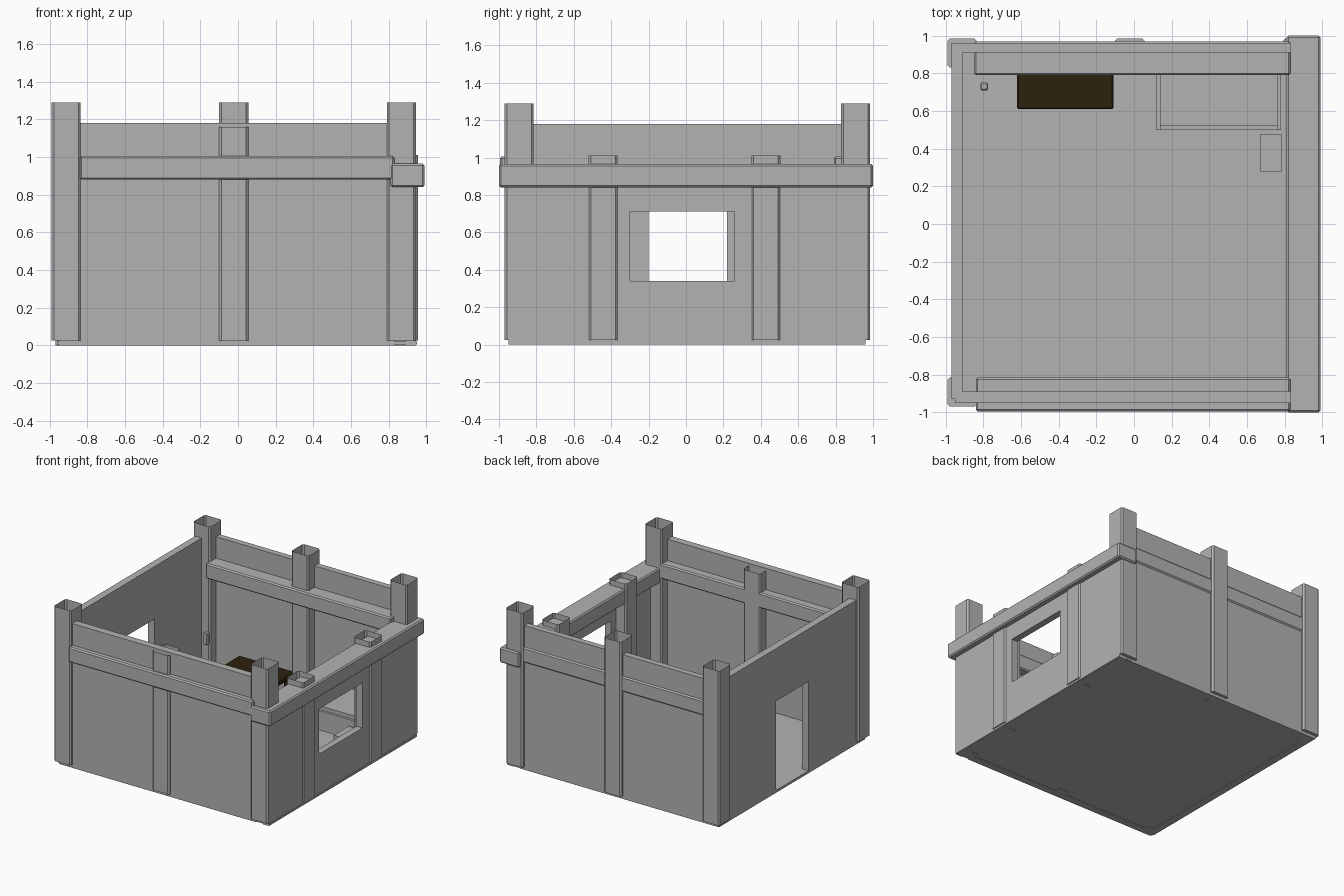
import bpy, bmesh

if "Cube" in bpy.data.objects:
    bpy.data.objects.remove(bpy.data.objects["Cube"])


def material(name, color):
    m = bpy.data.materials.new(name)
    m.diffuse_color = (*color, 1)
    m.use_nodes = True
    m.node_tree.nodes["Principled BSDF"].inputs["Base Color"].default_value = m.diffuse_color
    return m


GREY = material("plain_grey", (0.45, 0.45, 0.45))
BROWN = material("dark_brown", (0.026, 0.015, 0.004))


def finish(name, bm, mat):
    me = bpy.data.meshes.new(name)
    bm.to_mesh(me)
    bm.free()
    me.materials.append(mat)
    ob = bpy.data.objects.new(name, me)
    bpy.context.collection.objects.link(ob)
    return ob


def box(name, x, y, z, mat=GREY, bevel=0.0, open_top=False):
    """Box from (min, max) ranges, optionally bevelled or without its top."""
    bm = bmesh.new()
    bmesh.ops.create_cube(bm, size=1)
    for v in bm.verts:
        for i, r in enumerate((x, y, z)):
            v.co[i] = r[0] if v.co[i] < 0 else r[1]
    if open_top:
        bmesh.ops.delete(bm, geom=[f for f in bm.faces if f.normal.z > 0.9], context='FACES')
        edges = [e for e in bm.edges if abs(e.verts[0].co.z - e.verts[1].co.z) > 0.01]
    else:
        edges = bm.edges[:]
    if bevel:
        bmesh.ops.bevel(bm, geom=edges, offset=bevel, segments=1, affect='EDGES')
    return finish(name, bm, mat)


def side_wall(name, x, ys, zs, hole):
    """Wall across y and z, as a grid of panels with one cell left out."""
    bm = bmesh.new()
    grid = [[bm.verts.new((x[0], y, z)) for z in zs] for y in ys]
    for i in range(len(ys) - 1):
        for j in range(len(zs) - 1):
            if (i, j) != hole:
                bm.faces.new((grid[i][j], grid[i + 1][j], grid[i + 1][j + 1], grid[i][j + 1]))
    faces = bm.faces[:]
    used = bmesh.ops.extrude_face_region(bm, geom=faces)["geom"]
    for v in used:
        if isinstance(v, bmesh.types.BMVert):
            v.co.x = x[1]
    bmesh.ops.recalc_face_normals(bm, faces=bm.faces[:])
    return finish(name, bm, GREY)


# Floor and walls
box("floor", (-0.96, 0.95), (-0.95, 0.96), (0.005, 0.02))
box("front_wall", (-0.95, 0.83), (-0.95, -0.89), (0, 1.18))
box("back_wall", (-0.95, 0.83), (0.91, 0.96), (0, 1.18))
side_wall("left_wall_with_door", (-0.97, -0.91), (-0.93, -0.2, 0.22, 0.96), (0, 0.02, 0.75, 1.18), (1, 1))
side_wall("right_wall_with_window", (0.89, 0.945), (-0.95, -0.3, 0.26, 0.96), (0, 0.34, 0.71, 0.9), (1, 1))

# Hollow timber posts, open at the top, each on a small foot
posts = [
    ("front_left", -0.99, -0.97, 1.29), ("front_middle", -0.10, -0.97, 1.16),
    ("front_right", 0.79, -0.97, 1.29), ("back_left", -0.99, 0.83, 1.29),
    ("back_middle", -0.10, 0.83, 1.29), ("back_right", 0.79, 0.83, 1.29),
    ("right_side_front", 0.80, -0.52, 1.01), ("right_side_back", 0.80, 0.35, 1.01),
]
for label, x, y, top in posts:
    box(label + "_post", (x, x + 0.155), (y, y + 0.155), (0.025, top), bevel=0.012, open_top=True)
    box(label + "_foot", (x + 0.03, x + 0.125), (y + 0.03, y + 0.125), (0, 0.03))

# Horizontal beams
box("front_beam", (-0.84, 0.83), (-0.995, -0.815), (0.88, 1.005), bevel=0.01)
box("back_beam", (-0.85, 0.83), (0.79, 0.97), (0.88, 1.005), bevel=0.01)
box("right_beam", (0.81, 0.99), (-1, 1), (0.84, 0.965), bevel=0.01)

# Brown table against the back wall
box("table_top", (-0.62, -0.11), (0.61, 0.9), (0.235, 0.27), BROWN, 0.006)
for x in (-0.59, -0.18):
    for y in (0.62, 0.85):
        box("table_leg", (x, x + 0.04), (y, y + 0.04), (0.02, 0.24), BROWN)

# Bed in the back right corner with raised rails
box("bed_mattress", (0.14, 0.76), (0.52, 0.9), (0.08, 0.27))
box("bed_front_rail", (0.12, 0.78), (0.50, 0.52), (0.08, 0.24))
for x in (0.12, 0.76):
    box("bed_side_rail", (x, x + 0.02), (0.50, 0.9), (0.02, 0.29))

# Low step beside the bed and small wall lamp near the back left corner
box("step", (0.67, 0.785), (0.28, 0.475), (0.02, 0.2))
box("small_lamp", (-0.815, -0.775), (0.71, 0.75), (0.38, 0.48), bevel=0.006)
